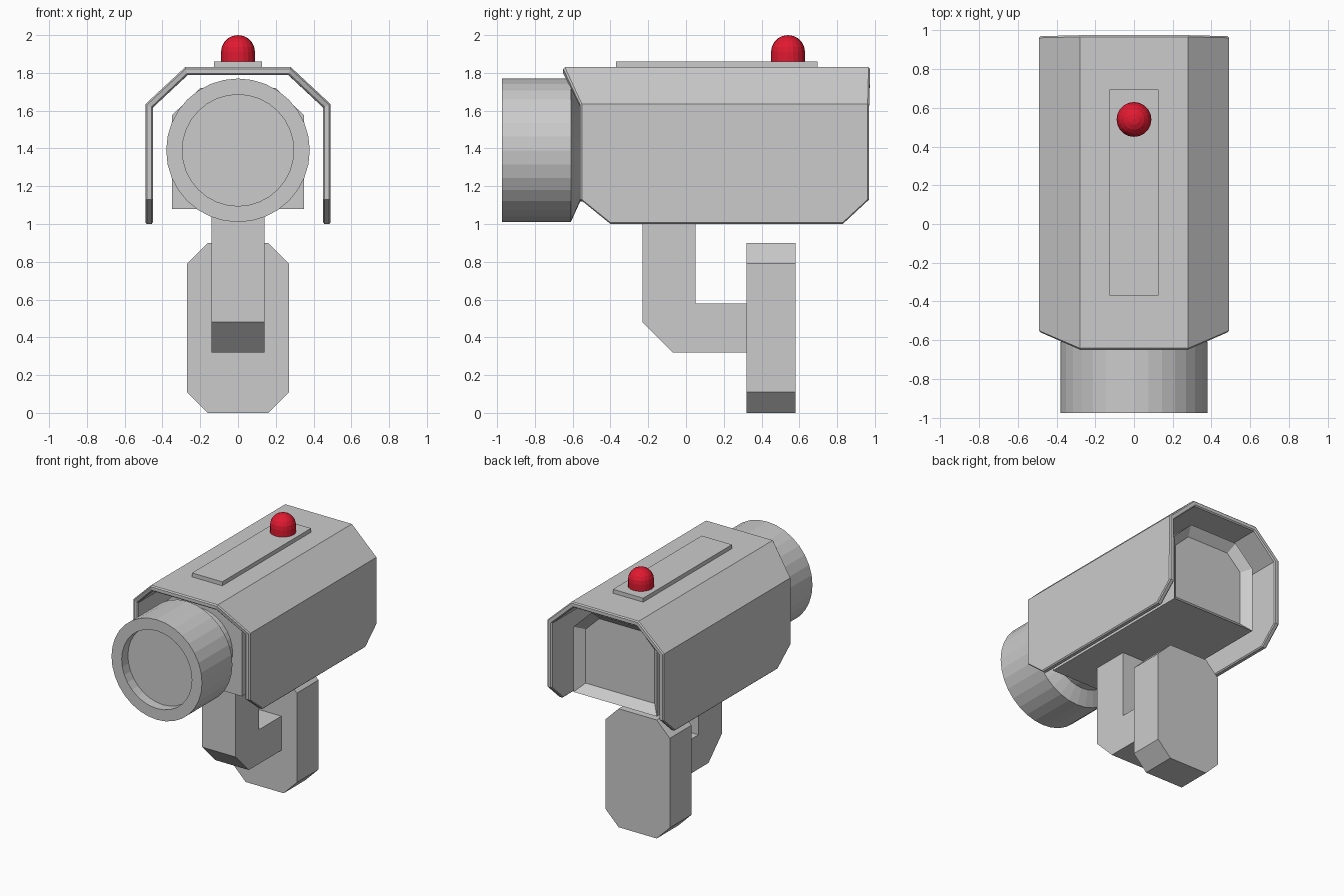
import bpy, bmesh, math
from mathutils import Matrix, Vector

if "Cube" in bpy.data.objects:
    bpy.data.objects.remove(bpy.data.objects["Cube"])


def finish(bm, name):
    bmesh.ops.recalc_face_normals(bm, faces=bm.faces)
    mesh = bpy.data.meshes.new(name)
    bm.to_mesh(mesh)
    bm.free()
    obj = bpy.data.objects.new(name, mesh)
    bpy.context.collection.objects.link(obj)
    return obj


def prism(pts, to3d, a, b):
    """Extrude a 2D outline between a and b; to3d(u, v, t) places each point."""
    bm = bmesh.new()
    lo = [bm.verts.new(to3d(u, v, a)) for u, v in pts]
    hi = [bm.verts.new(to3d(u, v, b)) for u, v in pts]
    bm.faces.new(lo)
    end = bm.faces.new(hi)
    for i in range(len(pts)):
        j = (i + 1) % len(pts)
        bm.faces.new((lo[i], lo[j], hi[j], hi[i]))
    bmesh.ops.recalc_face_normals(bm, faces=bm.faces)
    return bm, end


def lathe(name, profile, steps, matrix):
    """Spin an (r, h) profile round local z, then place it."""
    bm = bmesh.new()
    verts = [bm.verts.new((r, 0, h)) for r, h in profile]
    edges = [bm.edges.new(p) for p in zip(verts, verts[1:])]
    bmesh.ops.spin(bm, geom=verts + edges, cent=(0, 0, 0), axis=(0, 0, 1),
                   angle=math.tau, steps=steps)
    bmesh.ops.remove_doubles(bm, verts=bm.verts, dist=1e-4)
    bm.transform(matrix)
    return finish(bm, name)


def mirrored(half):
    return half + [(-x, z) for x, z in reversed(half)]


def along_y(u, v, t):
    return Vector((u, t, v))


def along_x(u, v, t):
    return Vector((t, u, v))


# Sheet hood: arch cross-section, each row with its own front and back y
half = [(0.49, 1.0, -0.40, 0.83), (0.49, 1.13, -0.56, 0.97),
        (0.49, 1.635, -0.56, 0.97), (0.28, 1.83, -0.65, 0.975)]
rows = half + [(-x, z, f, b) for x, z, f, b in reversed(half)]
bm = bmesh.new()
pairs = [(bm.verts.new((x, f, z)), bm.verts.new((x, b, z))) for x, z, f, b in rows]
for (a, b), (c, d) in zip(pairs, pairs[1:]):
    bm.faces.new((a, b, d, c))
hood = finish(bm, "hood")
if hood.data.polygons[2].normal.z + hood.data.polygons[3].normal.z < 0:
    hood.data.flip_normals()
sol = hood.modifiers.new("thickness", 'SOLIDIFY')
sol.thickness = 0.04
sol.offset = -1
sol.use_even_offset = True
bev = hood.modifiers.new("rim", 'BEVEL')
bev.width = 0.008
bev.segments = 1
bev.limit_method = 'ANGLE'
bev.angle_limit = math.radians(65)

# Camera body with a recessed back panel
bm, back = prism(mirrored([(0.35, 1.08), (0.35, 1.575), (0.20, 1.72)]), along_y, -0.45, 0.85)
bmesh.ops.inset_region(bm, faces=[back], thickness=0.06, use_even_offset=True)
bmesh.ops.translate(bm, verts=back.verts, vec=(0, -0.06, 0))
finish(bm, "camera_body")

# Lens barrel with neck and recessed front glass
to_front = Matrix.Translation((0, 0, 1.39)) @ Matrix.Rotation(math.radians(90), 4, 'X')
lathe("lens_barrel", [(0, 0.44), (0.27, 0.44), (0.27, 0.56), (0.38, 0.61), (0.38, 0.975),
                      (0.295, 0.975), (0.295, 0.90), (0, 0.90)], 32, to_front)

# Mounting arm and wall plate
bm, _ = prism([(-0.23, 1.09), (-0.23, 0.48), (-0.07, 0.32), (0.33, 0.32),
               (0.33, 0.58), (0.05, 0.58), (0.05, 1.09)], along_x, -0.14, 0.14)
finish(bm, "mount_arm")
bm, _ = prism(mirrored([(0.16, 0), (0.27, 0.11), (0.27, 0.79), (0.16, 0.9)]),
              along_y, 0.32, 0.58)
finish(bm, "wall_plate")

# Raised strip on the hood
bm, _ = prism(mirrored([(0.127, 1.82), (0.127, 1.86)]), along_y, -0.37, 0.695)
finish(bm, "top_strip")

# Red warning light: short cylinder with a domed top
dome = [(0.09 * math.cos(math.radians(a)), 0.055 + 0.09 * math.sin(math.radians(a)))
        for a in (0, 18, 36, 54, 72)]
light = lathe("warning_light", [(0, 0), (0.09, 0)] + dome + [(0, 0.145)], 20,
              Matrix.Translation((0, 0.54, 1.855)))
red = bpy.data.materials.new("red")
red.diffuse_color = (0.75, 0.01, 0.03, 1)
red.use_nodes = True
red.node_tree.nodes["Principled BSDF"].inputs["Base Color"].default_value = red.diffuse_color
light.data.materials.append(red)
